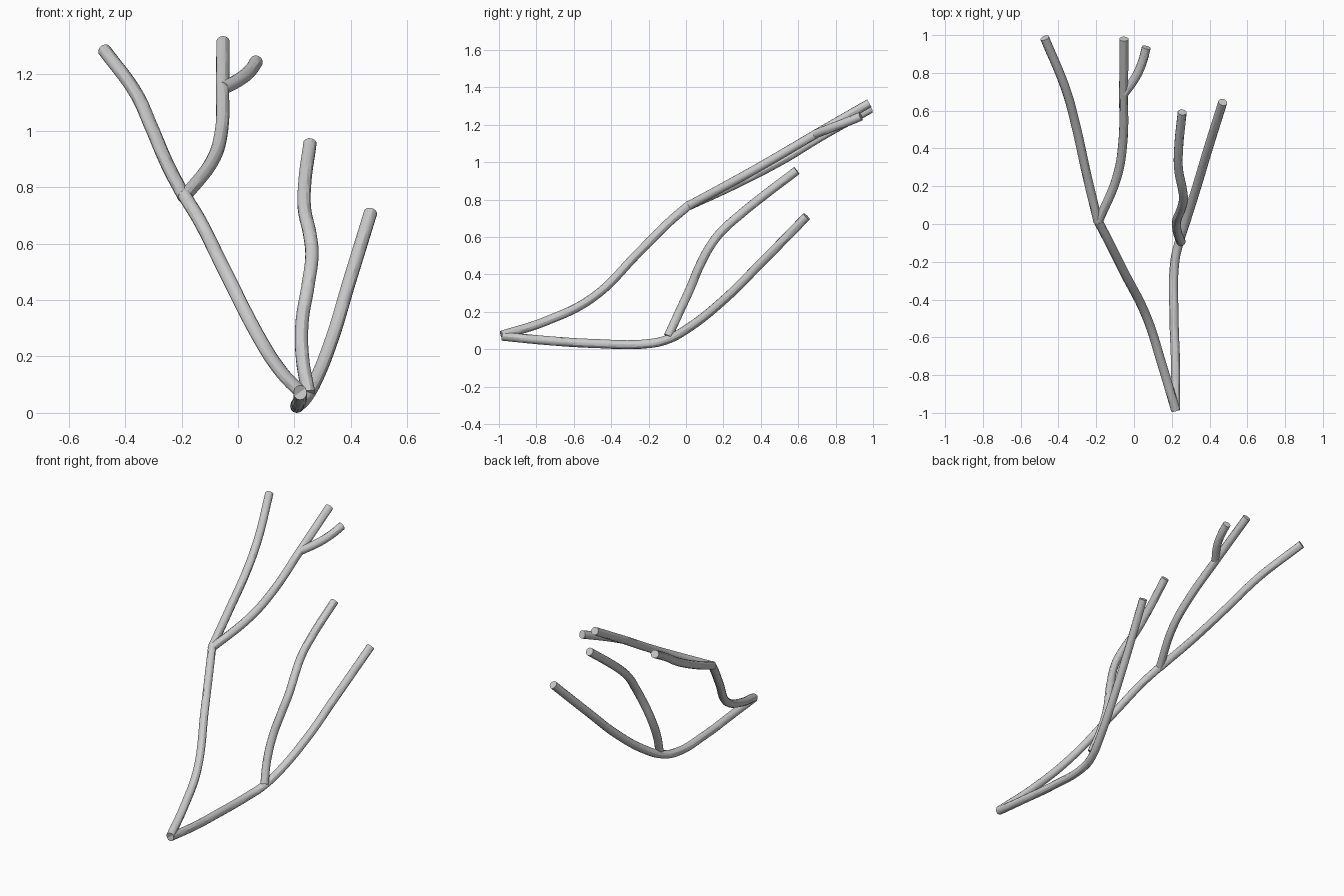
import bpy

R = 0.024  # branch radius

# centre-line of each branch
BRANCHES = {
    "upper_stem": [(0.22, -0.985, 0.075), (0.15, -0.75, 0.15), (0.07, -0.5, 0.275),
                   (-0.055, -0.25, 0.52), (-0.135, -0.09, 0.68), (-0.19, 0.015, 0.77)],
    "upper_left_branch": [(-0.19, 0.01, 0.765), (-0.25, 0.26, 0.88), (-0.31, 0.53, 1.02),
                          (-0.36, 0.71, 1.13), (-0.473, 0.985, 1.285)],
    "upper_right_branch": [(-0.19, 0.01, 0.765), (-0.09, 0.25, 0.895), (-0.06, 0.42, 0.99),
                           (-0.055, 0.71, 1.16), (-0.053, 0.98, 1.315)],
    "upper_twig": [(-0.053, 0.69, 1.15), (0.01, 0.78, 1.185), (0.045, 0.86, 1.215),
                   (0.065, 0.935, 1.245)],
    "lower_stem": [(0.22, -0.985, 0.07), (0.22, -0.75, 0.047), (0.212, -0.5, 0.031),
                   (0.216, -0.2, 0.03), (0.238, -0.1, 0.052), (0.27, 0.0, 0.105),
                   (0.333, 0.2, 0.262), (0.393, 0.4, 0.46), (0.47, 0.645, 0.71)],
    "lower_left_branch": [(0.25, -0.095, 0.07), (0.229, -0.04, 0.19), (0.227, 0.02, 0.32),
                          (0.248, 0.075, 0.45), (0.262, 0.135, 0.56), (0.255, 0.19, 0.63),
                          (0.236, 0.29, 0.72), (0.236, 0.395, 0.805), (0.255, 0.592, 0.955)],
}


def tube(name, pts):
    cu = bpy.data.curves.new(name, 'CURVE')
    cu.dimensions = '3D'
    cu.bevel_depth = R
    cu.bevel_resolution = 4
    cu.resolution_u = 8
    cu.use_fill_caps = True
    sp = cu.splines.new('BEZIER')
    sp.bezier_points.add(len(pts) - 1)
    for bp, p in zip(sp.bezier_points, pts):
        bp.co = p
        bp.handle_left_type = bp.handle_right_type = 'AUTO'
    ob = bpy.data.objects.new(name, cu)
    bpy.context.collection.objects.link(ob)
    bpy.context.view_layer.update()
    bpy.ops.object.select_all(action='DESELECT')
    ob.select_set(True)
    bpy.context.view_layer.objects.active = ob
    bpy.ops.object.convert(target='MESH')
    bpy.ops.object.shade_smooth_by_angle()


for name, pts in BRANCHES.items():
    tube(name, pts)
